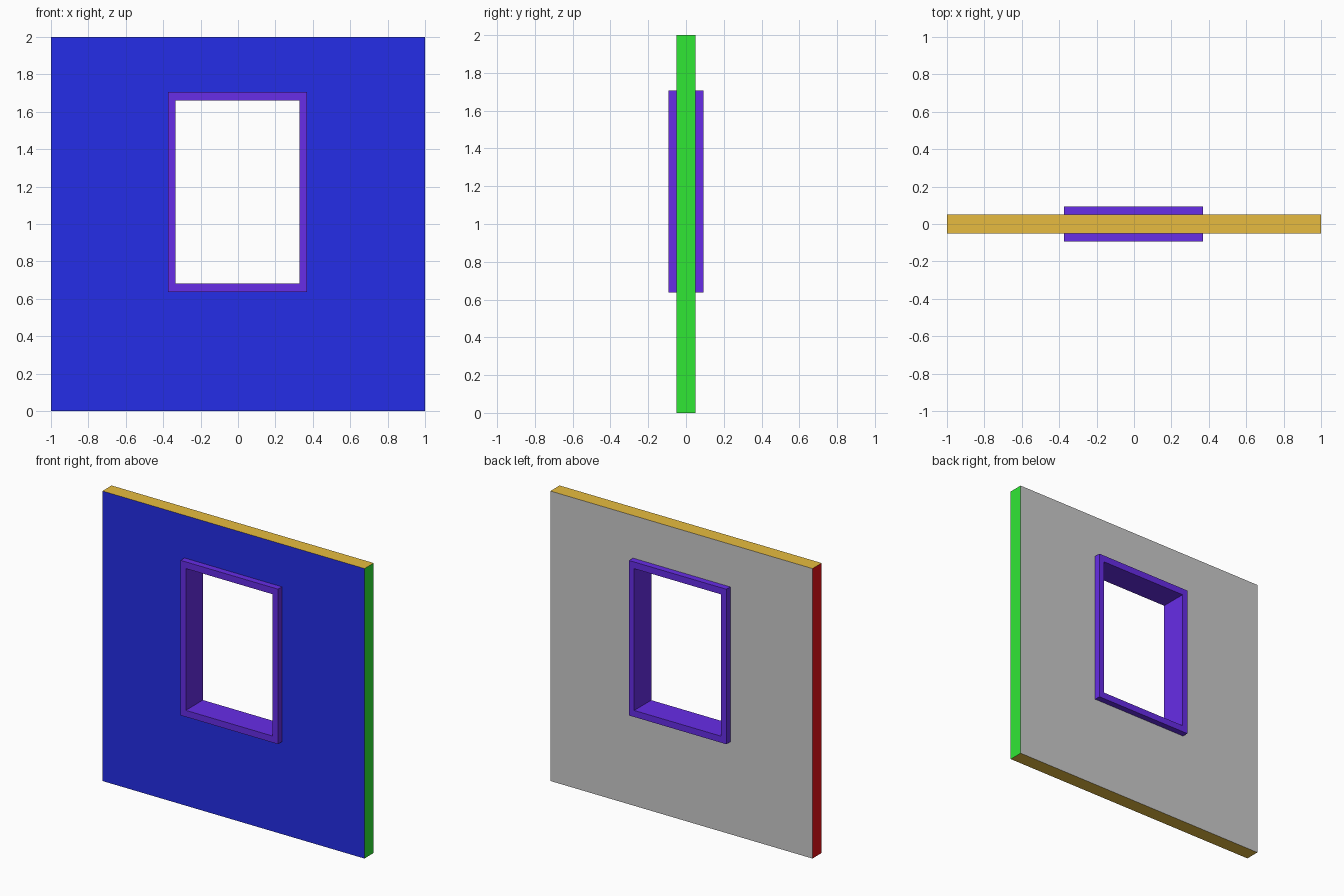
import bpy, bmesh

if "Cube" in bpy.data.objects:
    bpy.data.objects.remove(bpy.data.objects["Cube"])


def material(name, rgb):
    mat = bpy.data.materials.new(name)
    mat.diffuse_color = (*rgb, 1)
    mat.use_nodes = True
    mat.node_tree.nodes["Principled BSDF"].inputs["Base Color"].default_value = mat.diffuse_color
    return mat


def ring_panel(name, outer, inner, half_depth):
    """Upright rectangular panel with a rectangular opening; rects are (x0, x1, z0, z1)."""
    bm = bmesh.new()

    def loop(rect, y):
        x0, x1, z0, z1 = rect
        return [bm.verts.new((x, y, z)) for x, z in ((x0, z0), (x1, z0), (x1, z1), (x0, z1))]

    loops = [loop(outer, -half_depth), loop(inner, -half_depth),
             loop(inner, half_depth), loop(outer, half_depth)]
    for k in range(4):
        a, b = loops[k], loops[(k + 1) % 4]
        for i in range(4):
            j = (i + 1) % 4
            bm.faces.new((a[i], a[j], b[j], b[i]))
    bmesh.ops.recalc_face_normals(bm, faces=bm.faces)
    mesh = bpy.data.meshes.new(name)
    bm.to_mesh(mesh)
    bm.free()
    obj = bpy.data.objects.new(name, mesh)
    bpy.context.collection.objects.link(obj)
    return obj


# Wall, its opening edge tucked inside the window frame
wall = ring_panel("wall", (-1, 1, 0, 2), (-0.352, 0.348, 0.66, 1.685), 0.05)

# Wall colours, one per side
for name, rgb in (("back_grey", (0.8, 0.8, 0.8)), ("front_blue", (0.018, 0.027, 0.8)),
                  ("right_green", (0.03, 0.8, 0.036)), ("left_red", (0.8, 0.005, 0.008)),
                  ("edge_tan", (0.8, 0.5, 0.05))):
    wall.data.materials.append(material(name, rgb))
for p in wall.data.polygons:
    n, c = p.normal, p.center
    if n.y < -0.5:
        p.material_index = 1
    elif abs(c.x) > 0.99:
        p.material_index = 2 if n.x > 0 else 3
    elif abs(n.z) > 0.5:
        p.material_index = 4

# Window frame, standing proud on both sides
frame = ring_panel("window_frame", (-0.373, 0.37, 0.637, 1.706),
                   (-0.333, 0.33, 0.682, 1.66), 0.093)
frame.data.materials.append(material("frame_purple", (0.135, 0.026, 0.8)))
